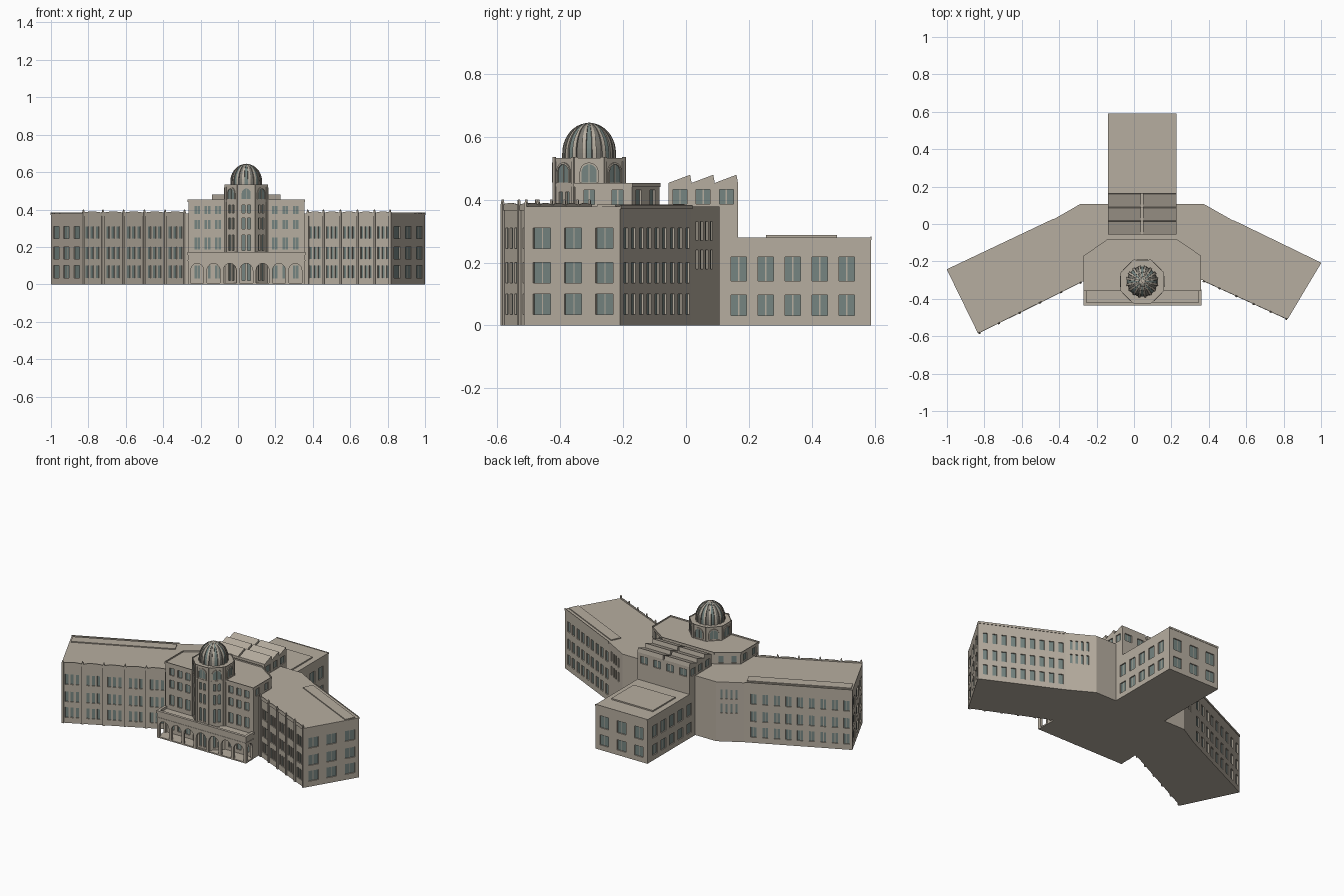
import bpy, bmesh, math
from mathutils import Vector

if "Cube" in bpy.data.objects:
    bpy.data.objects.remove(bpy.data.objects["Cube"])

UP = Vector((0, 0, 1))


def material(name, rgb):
    m = bpy.data.materials.new(name)
    m.use_nodes = True
    m.diffuse_color = (*rgb, 1)
    m.node_tree.nodes["Principled BSDF"].inputs["Base Color"].default_value = (*rgb, 1)
    return m


STONE = material("warm stone", (0.47, 0.42, 0.35))
GLASS = material("teal glass", (0.18, 0.235, 0.22))
LEAD = material("dome lead", (0.2, 0.19, 0.165))
PALETTE = [STONE, GLASS, LEAD]


def finish(name, bm, mats):
    mesh = bpy.data.meshes.new(name)
    bm.to_mesh(mesh)
    bm.free()
    for m in mats:
        mesh.materials.append(m)
    ob = bpy.data.objects.new(name, mesh)
    bpy.context.collection.objects.link(ob)
    return ob


def prism(name, pts, origin, along, depth, mat=STONE):
    """Extrude an upright (u, z) outline toward the right-hand side of 'along'."""
    along = Vector((along[0], along[1], 0)).normalized()
    out = along.cross(UP)
    base = Vector((origin[0], origin[1], 0))
    bm = bmesh.new()
    f = bm.faces.new([bm.verts.new(base + along * u + UP * z) for u, z in pts])
    ext = bmesh.ops.extrude_face_region(bm, geom=[f])
    bmesh.ops.translate(bm, vec=out * depth,
                        verts=[v for v in ext["geom"] if isinstance(v, bmesh.types.BMVert)])
    bmesh.ops.recalc_face_normals(bm, faces=bm.faces)
    return finish(name, bm, [mat])


def rect(u0, u1, z0, z1):
    return [(u0, z0), (u1, z0), (u1, z1), (u0, z1)]


def box(name, x0, x1, y0, y1, z0, z1):
    return prism(name, rect(x0, x1, z0, z1), (0, y1), (1, 0), y1 - y0)


def arc(cx, z, r, rise, n=10):
    """Arch curve from its left spring point to its right one."""
    return [(cx - r * math.cos(math.pi * i / n), z + rise * math.sin(math.pi * i / n))
            for i in range(n + 1)]


def cols(n, frac, lo=0.0, hi=1.0):
    pitch = (hi - lo) / n
    return [(lo + pitch * (i + 0.5 - frac / 2), lo + pitch * (i + 0.5 + frac / 2))
            for i in range(n)]


def building(name, outline, z0, z1, openings, recess=0.007):
    """Flat-roofed block; openings maps an edge to its window columns and rows."""
    bm = bmesh.new()

    def quad(a, b, lo, hi, mat):
        f = bm.faces.new([bm.verts.new(p) for p in
                          (a + UP * lo, b + UP * lo, b + UP * hi, a + UP * hi)])
        f.material_index = mat

    pts = [Vector((x, y, 0)) for x, y in outline]
    bm.faces.new([bm.verts.new(p + UP * z1) for p in pts])
    bm.faces.new([bm.verts.new(p + UP * z0) for p in reversed(pts)])
    for e, a in enumerate(pts):
        b = pts[(e + 1) % len(pts)]
        inward = UP.cross(b - a).normalized() * recess
        columns, rows = openings.get(e, ([], []))
        us = [0] + [u for c in columns for u in c] + [1]
        zs = [z0] + [z for r in rows for z in r] + [z1]
        for i in range(len(us) - 1):
            p, q = a.lerp(b, us[i]), a.lerp(b, us[i + 1])
            for j in range(len(zs) - 1):
                lo, hi = zs[j], zs[j + 1]
                if not (i % 2 and j % 2):
                    quad(p, q, lo, hi, 0)
                    continue
                # Recessed pane, its reveals and a mullion on wide panes
                pi, qi = p + inward, q + inward
                quad(pi, qi, lo, hi, 1)
                quad(p, pi, lo, hi, 0)
                quad(qi, q, lo, hi, 0)
                for z, (s, t) in ((lo, (p, q)), (hi, (q, p))):
                    bm.faces.new([bm.verts.new(v + UP * z) for v in
                                  (s, t, t + inward, s + inward)])
                if (q - p).length > 0.03:
                    m, d = (p + q) / 2 + inward * 0.7, (q - p).normalized() * 0.002
                    quad(m - d, m + d, lo, hi, 0)
    bmesh.ops.remove_doubles(bm, verts=bm.verts, dist=0.00005)
    return finish(name, bm, PALETTE)


# Angled wings and the body joining them
ROWS = [(0.035, 0.1), (0.135, 0.2), (0.245, 0.31)]
UPPER = [(0.18, 0.24), (0.27, 0.33)]
WING_TOP = 0.378
bays = [c for k in range(5) for c in cols(3, 0.58, k / 5 + 0.025, k / 5 + 0.175)]
wings = [(-1, -0.245), (-0.835, -0.583), (-0.28, -0.307), (0.367, -0.3), (0.822, -0.508),
         (1, -0.21), (0.53, 0.018), (0.373, 0.107), (-0.287, 0.107), (-0.43, 0.025)]
ends, backs, links = (cols(3, 0.55), ROWS), (cols(9, 0.5, 0.03, 1), ROWS), (cols(4, 0.45, 0.1, 0.8), UPPER)
building("wings", wings, 0, WING_TOP, {0: ends, 1: (bays, ROWS), 3: (bays, ROWS), 4: ends,
                                       5: backs, 6: links, 8: links, 9: backs})

# Pilasters, finials, curved parapets and roof strip on each wing
for side, i, j, back in (("right", 1, 2, 9), ("left", 3, 4, 5)):
    a, b = Vector(wings[i]), Vector(wings[j])
    d = (b - a).normalized()
    length = (b - a).length
    for k in range(6):
        u = min(max(length * k / 5, 0.008), length - 0.008)
        prism(f"{side}_pilaster_{k}", rect(u - 0.006, u + 0.006, 0, 0.386), a, d, 0.008)
        prism(f"{side}_finial_{k}", [(u - 0.005, 0.386), (u + 0.005, 0.386), (u + 0.003, 0.396),
                                     (u, 0.401), (u - 0.003, 0.396)], a, d, 0.007)
        if k < 5:
            lo, hi = length * k / 5 + 0.006, length * (k + 1) / 5 - 0.006
            top = [(p, z) for p, z in arc((lo + hi) / 2, 0.38, (hi - lo) / 2, 0.009)]
            prism(f"{side}_parapet_{k}", [(hi, 0.366), (lo, 0.366)] + top, a, d, 0.004)
    c, e = Vector(wings[back]), Vector(wings[(back + 1) % 10])
    inner = (e - c).normalized()
    run = (e - c).length
    start = c + Vector((-inner.y, inner.x)) * 0.085
    prism(f"{side}_roof_strip", rect(0.01, run - 0.01, WING_TOP, 0.384), start, inner, 0.065)
    prism(f"{side}_roof_edge", rect(0, run, 0.37, 0.383), c, inner, 0.003)

# Central block
CX, CY = 0.044, -0.308
block = [(-0.265, -0.353), (0.355, -0.353), (0.355, -0.172), (0.227, -0.085),
         (-0.14, -0.085), (-0.265, -0.172)]
attic = (cols(2, 0.38), [(0.385, 0.43)])
front = cols(3, 0.55, 0.03, 0.3) + cols(3, 0.55, 0.7, 0.97)
building("central_block", block, 0, 0.445,
         {0: (front, [(0.03, 0.1), (0.185, 0.25), (0.295, 0.345), (0.375, 0.42)]),
          1: attic, 2: attic, 4: attic, 5: attic})
for k, p in enumerate(block):
    p, q = Vector(p), Vector(block[(k + 1) % len(block)])
    prism(f"block_cornice_{k}", rect(-0.002, (q - p).length + 0.002, 0.44, 0.453), p, q - p, 0.004)

# Portico with an open arcade
X0, X1, Y0, Y1 = -0.268, 0.358, -0.433, -0.353


def arcade(name, length, centres, r, origin, along):
    pts = [(0, 0)]
    for c in centres:
        pts += [(c - r, 0)] + arc(c, 0.072, r, 0.04) + [(c + r, 0)]
    prism(name, pts + [(length, 0), (length, 0.165), (0, 0.165)], origin, along, 0.014)
    prism(name + "_cornice", rect(-0.003, length + 0.003, 0.157, 0.172), origin, along, 0.017)
    prism(name + "_band", rect(0, length, 0.126, 0.131), origin, along, 0.016)


arcade("front_arcade", X1 - X0, [CX - X0 + 0.0875 * k for k in range(-3, 4)], 0.035,
       (X0, Y0 + 0.014), (1, 0))
arcade("left_arcade", Y1 - Y0, [0.044], 0.024, (X1 - 0.014, Y0), (0, 1))
arcade("right_arcade", Y1 - Y0, [0.036], 0.024, (X0 + 0.014, Y1), (0, -1))
box("portico_roof", X0 + 0.005, X1 - 0.005, Y0 + 0.005, Y1, 0.145, 0.157)
box("portico_floor", X0 + 0.001, X1 - 0.001, Y0 + 0.001, Y1, 0, 0.008)

# Octagonal tower with corner piers and arched lights
APO, TOP = 0.113, 0.528
R = APO / math.cos(math.pi / 8)
octagon = [(CX + R * math.cos(math.radians(45 * k + 22.5)),
            CY + R * math.sin(math.radians(45 * k + 22.5))) for k in range(8)]
tall = [(0.02, 0.11), (0.18, 0.265), (0.295, 0.355), (0.38, 0.425)]
building("tower", octagon, 0, TOP, {k: (cols(2, 0.55, 0.2, 0.8), tall) for k in range(3, 7)}, 0.009)
for k, p in enumerate(octagon):
    p, q = Vector(p), Vector(octagon[(k + 1) % 8])
    n = (q - p).length
    d = (q - p).normalized()
    prism(f"tower_pier_{k}", rect(0, 0.011, 0.16, 0.535), p, d, 0.004)
    prism(f"tower_pier_end_{k}", rect(n - 0.011, n, 0.16, 0.535), p, d, 0.004)
    prism(f"tower_cornice_{k}", rect(0, n, 0.521, 0.533), p, d, 0.003)
    prism(f"tower_band_{k}", rect(0, n, 0.442, 0.449), p, d, 0.003)
    hood = arc(n / 2, 0.488, 0.03, 0.03) + arc(n / 2, 0.488, 0.024, 0.024)[::-1]
    prism(f"tower_hood_{k}", [(n / 2 - 0.03, 0.455)] + hood[:11] + [(n / 2 + 0.03, 0.455),
          (n / 2 + 0.024, 0.455)] + hood[11:] + [(n / 2 - 0.024, 0.455)], p, d, 0.005)
    prism(f"tower_light_{k}", [(n / 2 + 0.024, 0.455), (n / 2 - 0.024, 0.455)]
          + arc(n / 2, 0.488, 0.024, 0.024), p, d, 0.001, GLASS)
    prism(f"tower_mullion_{k}", rect(n / 2 - 0.002, n / 2 + 0.002, 0.455, 0.51), p, d, 0.003)

# Ribbed dome with alternating glass and lead panels
RIBS, RINGS = 16, 10
profile = [(0.086, TOP)] + [(0.086 * math.cos(math.pi / 2 * i / RINGS),
                            0.548 + 0.096 * math.sin(math.pi / 2 * i / RINGS)) for i in range(RINGS)]
bm = bmesh.new()
loops = []
for r, z in profile:
    loop = []
    for k in range(RIBS):
        for step, scale in ((-0.2, 1), (0.2, 1), (0.24, 0.94), (0.76, 0.94)):
            t = math.tau * (k + 0.5 + step) / RIBS
            loop.append(bm.verts.new((CX + r * scale * math.cos(t), CY + r * scale * math.sin(t), z)))
    loops.append(loop)
N = RIBS * 4
for low, high in zip(loops, loops[1:]):
    for k in range(N):
        f = bm.faces.new((low[k], low[(k + 1) % N], high[(k + 1) % N], high[k]))
        f.material_index = 0 if k % 4 == 0 else 1 if k % 8 == 6 else 2
tip = bm.verts.new((CX, CY, 0.645))
for k in range(N):
    bm.faces.new((loops[-1][k], loops[-1][(k + 1) % N], tip))
finish("dome", bm, PALETTE)

# Rear block with a raised roof panel
BX0, BX1 = -0.14, 0.226
rear_rows = [(0.032, 0.097), (0.142, 0.218)]
five = (cols(5, 0.58, 0.05, 0.93), rear_rows)
building("rear_block", [(BX0, 0.1), (BX1, 0.1), (BX1, 0.588), (BX0, 0.588)], 0, 0.28,
         {1: five, 2: (cols(3, 0.5), rear_rows), 3: (cols(5, 0.58, 0.07, 0.95), rear_rows)})
box("rear_roof_panel", -0.103, 0.19, 0.255, 0.48, 0.28, 0.288)
box("rear_roof_edge", BX0, BX1, 0.586, 0.59, 0.272, 0.283)

# Skylight hall with a sawtooth roof in two halves
hall_rows = [(0.386, 0.432)]
building("skylight_hall", [(BX0, -0.056), (BX1, -0.056), (BX1, 0.165), (BX0, 0.165)], 0.28, 0.45,
         {1: (cols(3, 0.6), hall_rows), 2: (cols(4, 0.55), hall_rows), 3: (cols(3, 0.6), hall_rows)})
teeth = [(-0.056, 0.449)]
for k in range(3):
    y = -0.056 + 0.0737 * k
    teeth += [(y, 0.453), (y + 0.069, 0.479), (y + 0.0737, 0.453)]
teeth.append((0.165, 0.449))
for side, x0, x1 in (("right", BX0, 0.038), ("left", 0.048, BX1)):
    prism(f"{side}_sawtooth_roof", teeth, (x0, 0), (0, 1), x1 - x0)
